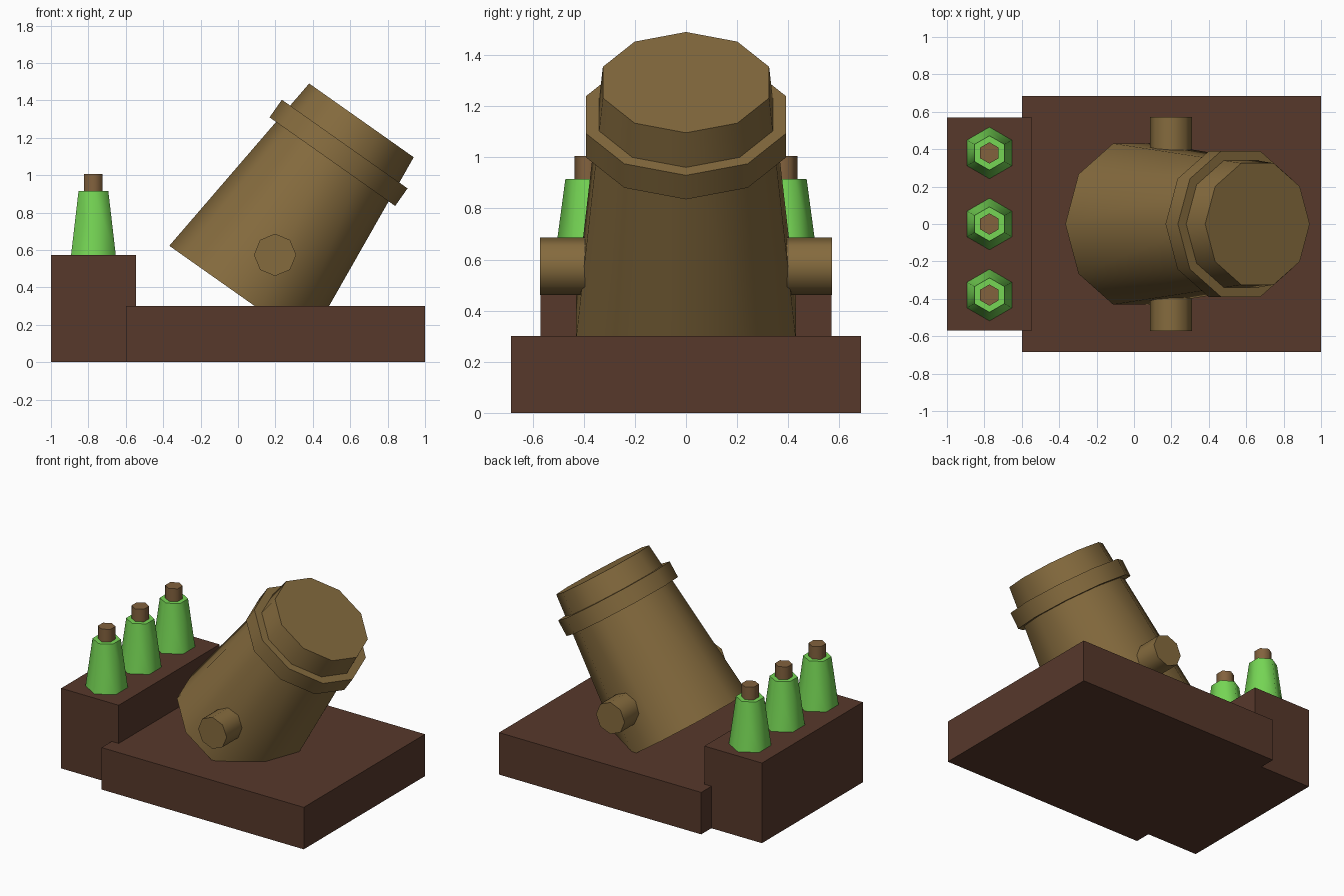
import bpy
import math
from mathutils import Vector

cube = bpy.data.objects.get("Cube")
if cube:
    bpy.data.objects.remove(cube, do_unlink=True)


def material(name, rgb):
    mat = bpy.data.materials.new(name)
    mat.use_nodes = True
    mat.diffuse_color = (*rgb, 1)
    mat.node_tree.nodes["Principled BSDF"].inputs["Base Color"].default_value = (*rgb, 1)
    return mat


wood = material("dark wood", (0.095, 0.040, 0.024))
bronze = material("bronze", (0.235, 0.147, 0.048))
glass = material("green glass", (0.18, 0.67, 0.09))
cork = material("cork", (0.225, 0.122, 0.048))


def box(name, low, high, mat):
    low, high = Vector(low), Vector(high)
    bpy.ops.mesh.primitive_cube_add(size=1, location=(low + high) / 2)
    ob = bpy.context.object
    ob.name = name
    ob.scale = high - low
    ob.data.materials.append(mat)


def tapered(name, start, end, r1, r2, sides, mat, spin=0.0):
    """Prism from start to end, smooth round the side with crisp ends."""
    start, end = Vector(start), Vector(end)
    axis = end - start
    bpy.ops.mesh.primitive_cone_add(vertices=sides, radius1=r1, radius2=r2,
                                    depth=axis.length)
    ob = bpy.context.object
    ob.name = name
    tilt = Vector((0, 0, 1)).rotation_difference(axis)
    ob.rotation_euler = tilt.to_euler()
    ob.location = (start + end) / 2
    # Turn the section about its own axis
    for v in ob.data.vertices:
        c, s = math.cos(spin), math.sin(spin)
        v.co.x, v.co.y = c * v.co.x - s * v.co.y, s * v.co.x + c * v.co.y
    ob.data.materials.append(mat)
    bpy.ops.object.shade_smooth_by_angle(angle=math.radians(68))


# Platform and the crate behind it
box("platform", (-0.6, -0.685, 0), (1, 0.685, 0.3), wood)
box("crate", (-1, -0.57, 0), (-0.545, 0.57, 0.573), wood)

# Tilted barrel with a collar near the muzzle
muzzle = Vector((0.66, 0, 1.293))
aim = Vector((math.sin(math.radians(35.2)), 0, math.cos(math.radians(35.2))))
flat_up = math.radians(18)
tapered("barrel", muzzle - aim * 1.14, muzzle, 0.453, 0.342, 10, bronze, flat_up)
tapered("muzzle_collar", muzzle - aim * 0.27, muzzle - aim * 0.155,
        0.411, 0.411, 10, bronze, flat_up)

# Pivot pin through the barrel
tapered("pivot_pin", (0.198, -0.572, 0.574), (0.198, 0.572, 0.574),
        0.113, 0.113, 8, bronze)

# Row of corked bottles on the crate
for name, y in (("right", -0.38), ("middle", 0), ("left", 0.38)):
    tapered(name + "_bottle", (-0.773, y, 0.573), (-0.773, y, 0.915),
            0.138, 0.092, 6, glass)
    tapered(name + "_cork", (-0.773, y, 0.9), (-0.773, y, 1.006),
            0.057, 0.057, 6, cork)
